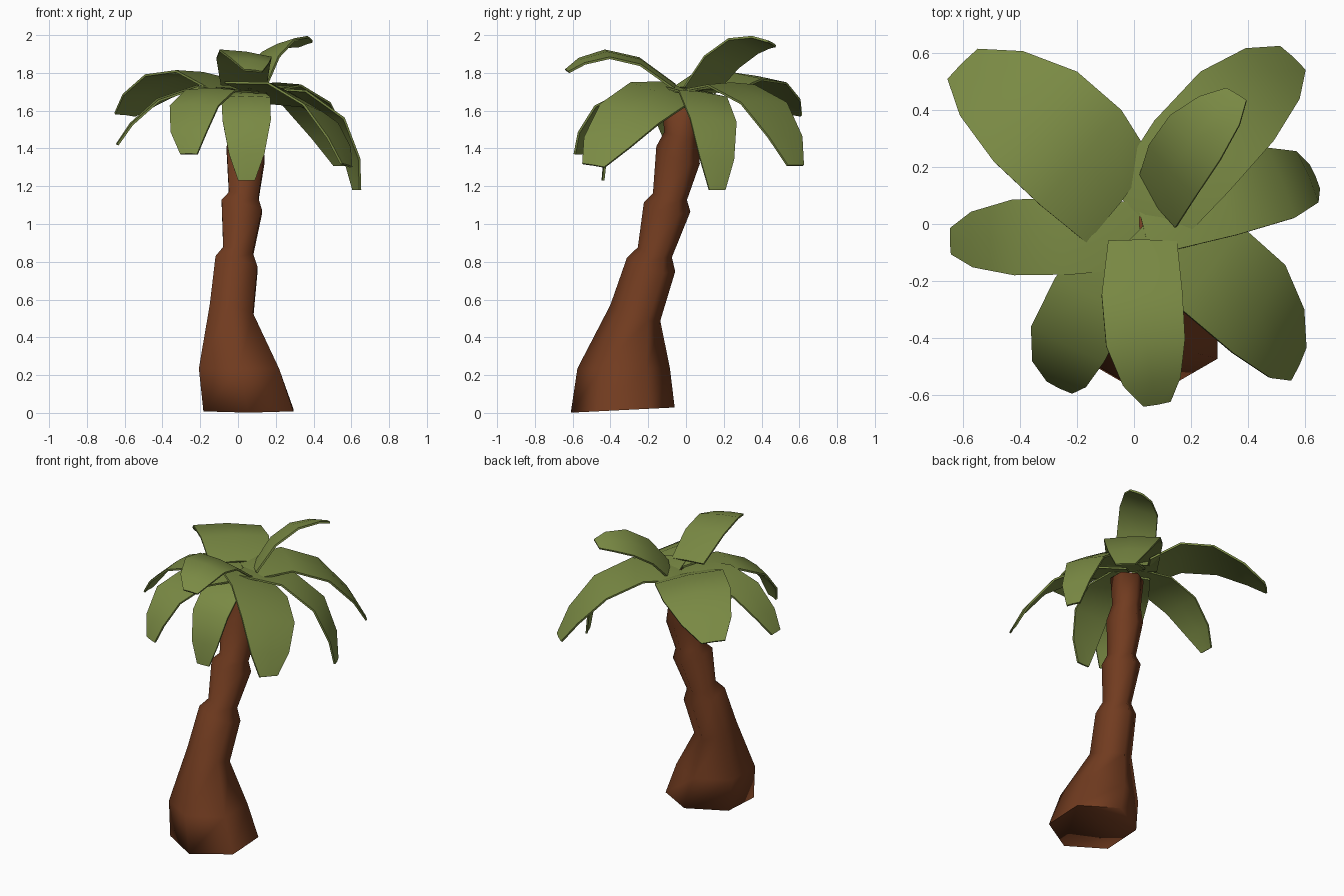
import bpy, bmesh, math
from mathutils import Vector, Matrix

if "Cube" in bpy.data.objects:
    bpy.data.objects.remove(bpy.data.objects["Cube"])


def material(name, rgb):
    m = bpy.data.materials.new(name)
    m.diffuse_color = (*rgb, 1)
    m.use_nodes = True
    m.node_tree.nodes["Principled BSDF"].inputs["Base Color"].default_value = m.diffuse_color
    return m


GREEN = material("leaf green", (0.195, 0.255, 0.058))
BROWN = material("bark brown", (0.165, 0.044, 0.014))


def finish(bm, name, mat, angle, thickness=0):
    me = bpy.data.meshes.new(name)
    bm.to_mesh(me)
    bm.free()
    ob = bpy.data.objects.new(name, me)
    bpy.context.collection.objects.link(ob)
    me.materials.append(mat)
    bpy.ops.object.select_all(action='DESELECT')
    ob.select_set(True)
    bpy.context.view_layer.objects.active = ob
    if thickness:
        mod = ob.modifiers.new("thickness", 'SOLIDIFY')
        mod.thickness = thickness
        mod.offset = 0
        bpy.ops.object.modifier_apply(modifier=mod.name)
    bpy.ops.object.shade_smooth_by_angle(angle=math.radians(angle))
    return ob


# Trunk: tilted hexagonal rings (x, y, z, radius, slope in x, slope in y)
RINGS = [
    (0.055, -0.335, 0.015, 0.275, 0.0, 0.05),
    (0.005, -0.33, 0.235, 0.245, 0.0, 0.0),
    (-0.035, -0.268, 0.53, 0.132, -0.2, -0.32),
    (-0.008, -0.185, 0.785, 0.128, -0.25, -0.28),
    (0.0, -0.165, 0.85, 0.09, -0.2, -0.3),
    (0.02, -0.1, 1.09, 0.123, -0.25, -0.2),
    (0.03, -0.085, 1.145, 0.09, -0.2, -0.2),
    (0.04, -0.042, 1.365, 0.115, -0.25, -0.4),
    (0.04, -0.025, 1.47, 0.09, -0.1, -0.2),
    (0.036, -0.025, 1.66, 0.105, 0.0, 0.0),
]
bm = bmesh.new()
loops = []
for x, y, z, r, sx, sy in RINGS:
    loop = []
    for i in range(6):
        a = math.radians(60 * i - 90)
        dx, dy = r * math.cos(a), r * math.sin(a)
        loop.append(bm.verts.new((x + dx, y + dy, z + sx * dx + sy * dy)))
    loops.append(loop)
for lo, hi in zip(loops, loops[1:]):
    for i in range(6):
        j = (i + 1) % 6
        bm.faces.new((lo[i], lo[j], hi[j], hi[i]))
bm.faces.new(loops[0][::-1])
bm.faces.new(loops[-1])
finish(bm, "trunk", BROWN, 100)

# Fronds: nearly flat blades through root, middle and tip, with width and roll
SHAPE = [(0, 0.85), (0.3, 1.0), (0.6, 0.98), (0.85, 0.72), (1, 0.34)]


def frond(name, root, mid, tip, width, roll=0):
    root, mid, tip = Vector(root), Vector(mid), Vector(tip)
    ctrl = 2 * mid - (root + tip) / 2
    flat = tip - root
    right = Vector((flat.y, -flat.x, 0)).normalized()
    bm = bmesh.new()
    rows = []
    for t, w in SHAPE:
        p = (1 - t) ** 2 * root + 2 * t * (1 - t) * ctrl + t * t * tip
        tan = ((1 - t) * (ctrl - root) + t * (tip - ctrl)).normalized()
        side = Matrix.Rotation(math.radians(-roll), 3, tan) @ right
        up = side.cross(tan).normalized()
        h = width * w / 2
        rows.append([bm.verts.new(p + side * h * s + up * 0.06 * h * (0.5 - abs(s)))
                     for s in (-1, 0, 1)])
    for a, b in zip(rows, rows[1:]):
        for i in range(2):
            bm.faces.new((a[i], a[i + 1], b[i + 1], b[i]))
    finish(bm, name, GREEN, 60, 0.012)


frond("frond_back_left", (-0.05, 0.08, 1.71), (-0.29, 0.33, 1.79), (-0.60, 0.56, 1.58), 0.44, -6)
frond("frond_back_right", (0.03, 0.02, 1.70), (0.31, 0.36, 1.69), (0.555, 0.58, 1.31), 0.36)
frond("frond_upright_back", (0.08, 0.07, 1.71), (0.185, 0.265, 1.925), (0.36, 0.455, 1.955), 0.25, 18)
frond("frond_right", (0.03, 0.0, 1.71), (0.46, 0.13, 1.61), (0.63, 0.165, 1.18), 0.27, 8)
frond("frond_front_right", (0.04, 0.0, 1.70), (0.39, -0.25, 1.63), (0.575, -0.49, 1.31), 0.38, 20)
frond("frond_upright_front", (0.03, -0.06, 1.73), (0.035, -0.36, 1.90), (0.08, -0.63, 1.81), 0.285, 8)
frond("frond_front_hanging", (0.035, -0.03, 1.69), (0.045, -0.33, 1.60), (0.045, -0.44, 1.23), 0.26)
frond("frond_front_left", (0.0, -0.03, 1.70), (-0.21, -0.37, 1.665), (-0.26, -0.57, 1.37), 0.29)
frond("frond_left", (0.02, -0.04, 1.70), (-0.36, -0.045, 1.69), (-0.64, -0.06, 1.42), 0.27)
